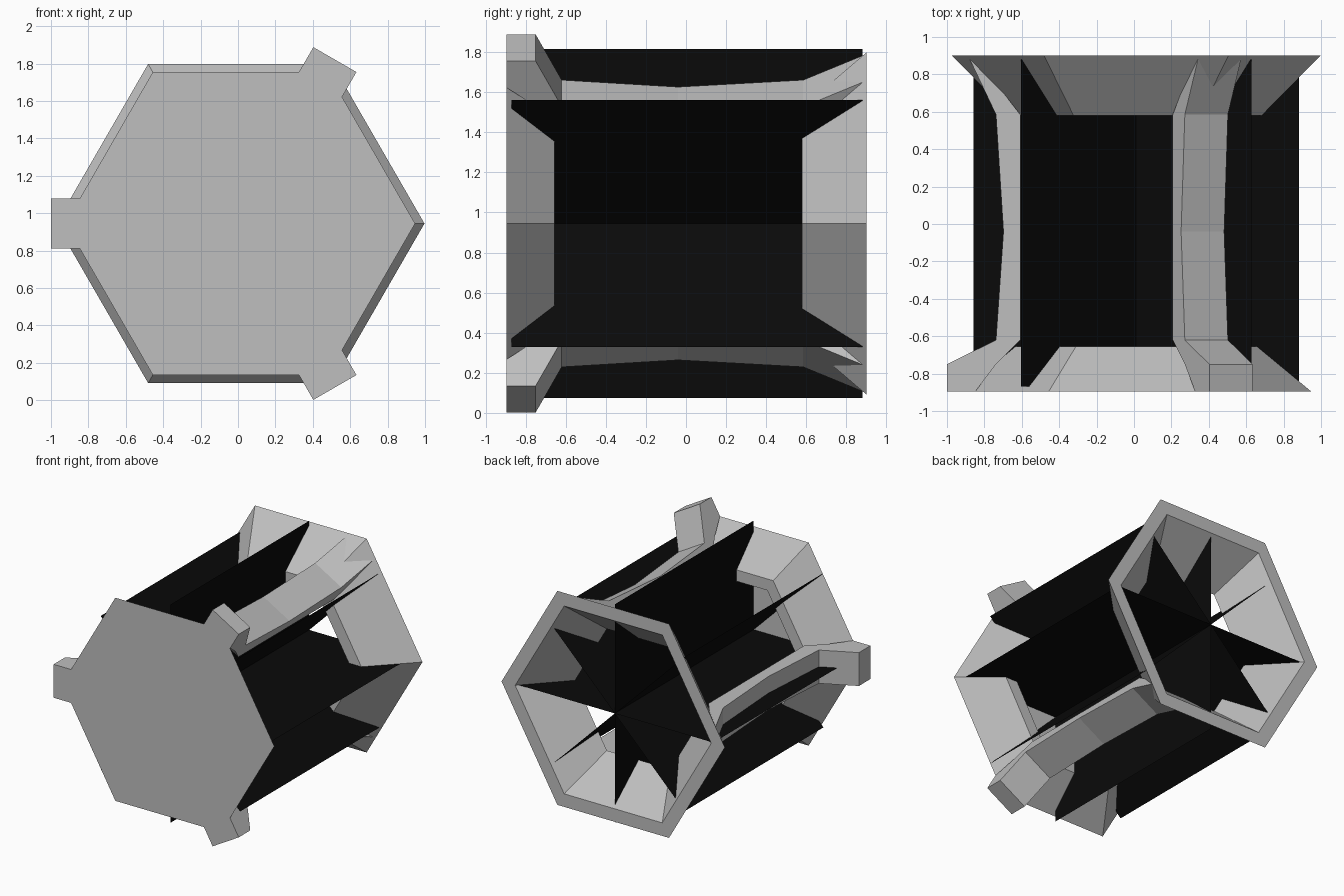
import bpy, bmesh
from math import cos, sin, radians
from mathutils import Vector

cube = bpy.data.objects.get("Cube")
if cube:
    bpy.data.objects.remove(cube, do_unlink=True)

CENTRE = Vector((0.012, 0, 0.945))


def material(name, value):
    m = bpy.data.materials.new(name)
    m.use_nodes = True
    colour = (value, value, value, 1)
    m.diffuse_color = colour
    m.node_tree.nodes["Principled BSDF"].inputs["Base Color"].default_value = colour
    return m


grey = material("hull grey", 0.52)
black = material("panel black", 0.003)


def polar(r, angle, y, side=0):
    """Point at a radius and angle round the y axis, shifted sideways."""
    a = radians(angle)
    return CENTRE + Vector((r * cos(a) + side * sin(a), y, r * sin(a) - side * cos(a)))


def finish(bm, name, mat, solid=True):
    if solid:
        bmesh.ops.recalc_face_normals(bm, faces=bm.faces)
    mesh = bpy.data.meshes.new(name)
    bm.to_mesh(mesh)
    bm.free()
    mesh.materials.append(mat)
    ob = bpy.data.objects.new(name, mesh)
    bpy.context.collection.objects.link(ob)
    return ob


def hex_shell(name, profile, capped):
    """Spin a (radius, y) profile into a six-sided shell."""
    bm = bmesh.new()
    rings = [[bm.verts.new(polar(r, 60 * i, y)) for i in range(6)] for r, y in profile]
    pairs = list(zip(rings, rings[1:]))
    if capped:
        bm.faces.new(rings[0])
        bm.faces.new(rings[-1])
    else:
        pairs.append((rings[-1], rings[0]))
    for a, b in pairs:
        for i in range(6):
            j = (i + 1) % 6
            bm.faces.new((a[i], a[j], b[j], b[i]))
    finish(bm, name, grey)


# Closed front cup and open rear ring
hex_shell("front_cup", [(0.935, -0.895), (0.645, -0.655), (0.54, -0.655), (0.80, -0.87)], True)
hex_shell("rear_ring", [(0.985, 0.9), (0.67, 0.58), (0.56, 0.58), (0.865, 0.9)], False)

# Three bowed struts with a raised tab at the front: (y, outer radius, inner radius)
SECTIONS = [(-0.895, 1.012, 0.86), (-0.75, 1.012, 0.75), (-0.62, 0.75, 0.62),
            (-0.04, 0.71, 0.62), (0.585, 0.75, 0.62), (0.88, 0.89, 0.85)]
for n, angle in enumerate((60, 180, 300)):
    bm = bmesh.new()
    loops = [[bm.verts.new(polar(r, angle, y, s))
              for r, s in ((hi, -0.133), (hi, 0.133), (lo, 0.133), (lo, -0.133))]
             for y, hi, lo in SECTIONS]
    bm.faces.new(loops[0])
    bm.faces.new(loops[-1])
    for a, b in zip(loops, loops[1:]):
        for i in range(4):
            j = (i + 1) % 4
            bm.faces.new((a[i], a[j], b[j], b[i]))
    finish(bm, f"strut_{n + 1}", grey)

# Four flat panels crossing on the axis
for n in range(4):
    bm = bmesh.new()
    bm.faces.new([bm.verts.new(polar(r, 45 * n, y))
                  for r, y in ((-0.87, -0.87), (0.87, -0.87), (0.87, 0.88), (-0.87, 0.88))])
    finish(bm, f"cross_panel_{n + 1}", black, solid=False)
